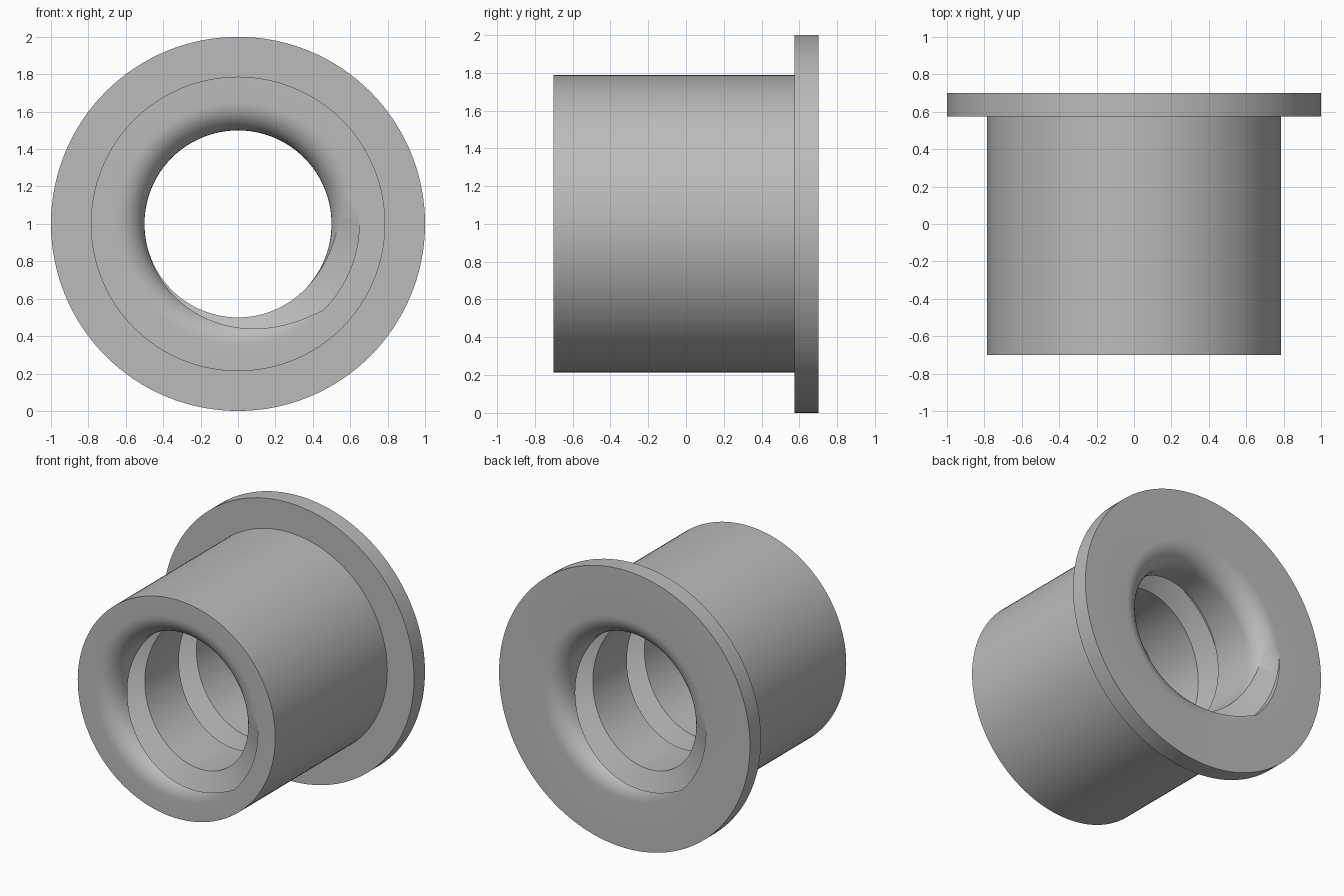
import bpy, bmesh, math

cube = bpy.data.objects.get("Cube")
if cube:
    bpy.data.objects.remove(cube, do_unlink=True)

FRONT, BACK, FLANGE_Y = -0.7, 0.7, 0.575
BORE, FILLET = 0.5, 0.15
SEGMENTS = 128

grey = bpy.data.materials.new("plain_grey")
grey.use_nodes = True
colour = (0.5, 0.5, 0.5, 1)
grey.diffuse_color = colour
grey.node_tree.nodes["Principled BSDF"].inputs["Base Color"].default_value = colour


def make_object(name, rings, close_rings):
    """Skin a list of closed profile loops, either joined in a circle or capped."""
    bm = bmesh.new()
    loops = [[bm.verts.new(p) for p in ring] for ring in rings]
    n = len(loops[0])
    for i in range(len(loops) if close_rings else len(loops) - 1):
        a, b = loops[i], loops[(i + 1) % len(loops)]
        for j in range(n):
            k = (j + 1) % n
            bm.faces.new((a[j], a[k], b[k], b[j]))
    if not close_rings:
        bm.faces.new(loops[0])
        bm.faces.new(loops[-1])
    bmesh.ops.recalc_face_normals(bm, faces=bm.faces)
    mesh = bpy.data.meshes.new(name)
    bm.to_mesh(mesh)
    bm.free()
    obj = bpy.data.objects.new(name, mesh)
    bpy.context.collection.objects.link(obj)
    return obj


def around_axis(radius, y, angle):
    return (radius * math.cos(angle), y, 1 + radius * math.sin(angle))


# Flanged sleeve profile (radius, y) with rounded bore mouths
profile = [(0.787, FRONT), (0.787, FLANGE_Y), (1, FLANGE_Y), (1, BACK)]
steps = 10
for end, side in ((BACK, -1), (FRONT, 1)):
    mouth = []
    for i in range(steps + 1):
        t = math.pi / 2 * i / steps
        mouth.append((BORE + FILLET * (1 - math.sin(t)),
                      end + side * FILLET * (1 - math.cos(t))))
    profile += mouth if side < 0 else mouth[::-1]

bushing = make_object("flanged_bushing", [
    [around_axis(r, y, math.tau * i / SEGMENTS) for r, y in profile]
    for i in range(SEGMENTS)], True)
bushing.data.materials.append(grey)

# Helical thread groove with a trapezoid section
PITCH, START, ROOT = 0.587, 0.26, 0.648
section = [(0.44, -0.124), (ROOT, -0.04), (ROOT, 0.04), (0.44, 0.124)]
rings = []
for i in range(int(-1.25 * SEGMENTS), int(3.25 * SEGMENTS)):
    turn = (i + 0.37) / SEGMENTS
    depth = START + PITCH * turn
    rings.append([around_axis(r, FRONT + depth + w, math.pi - math.tau * turn)
                  for r, w in section])
cutter = make_object("thread_cutter", rings, False)
cutter.hide_render = True

cut = bushing.modifiers.new("thread", "BOOLEAN")
cut.operation = "DIFFERENCE"
cut.solver = "EXACT"
cut.object = cutter

# Bake the cut, then smooth the round surfaces
bpy.context.view_layer.objects.active = bushing
for obj in bpy.context.selected_objects:
    obj.select_set(False)
bushing.select_set(True)
bpy.ops.object.modifier_apply(modifier=cut.name)
bpy.data.objects.remove(cutter, do_unlink=True)
bpy.ops.object.shade_smooth_by_angle(angle=math.radians(30))
